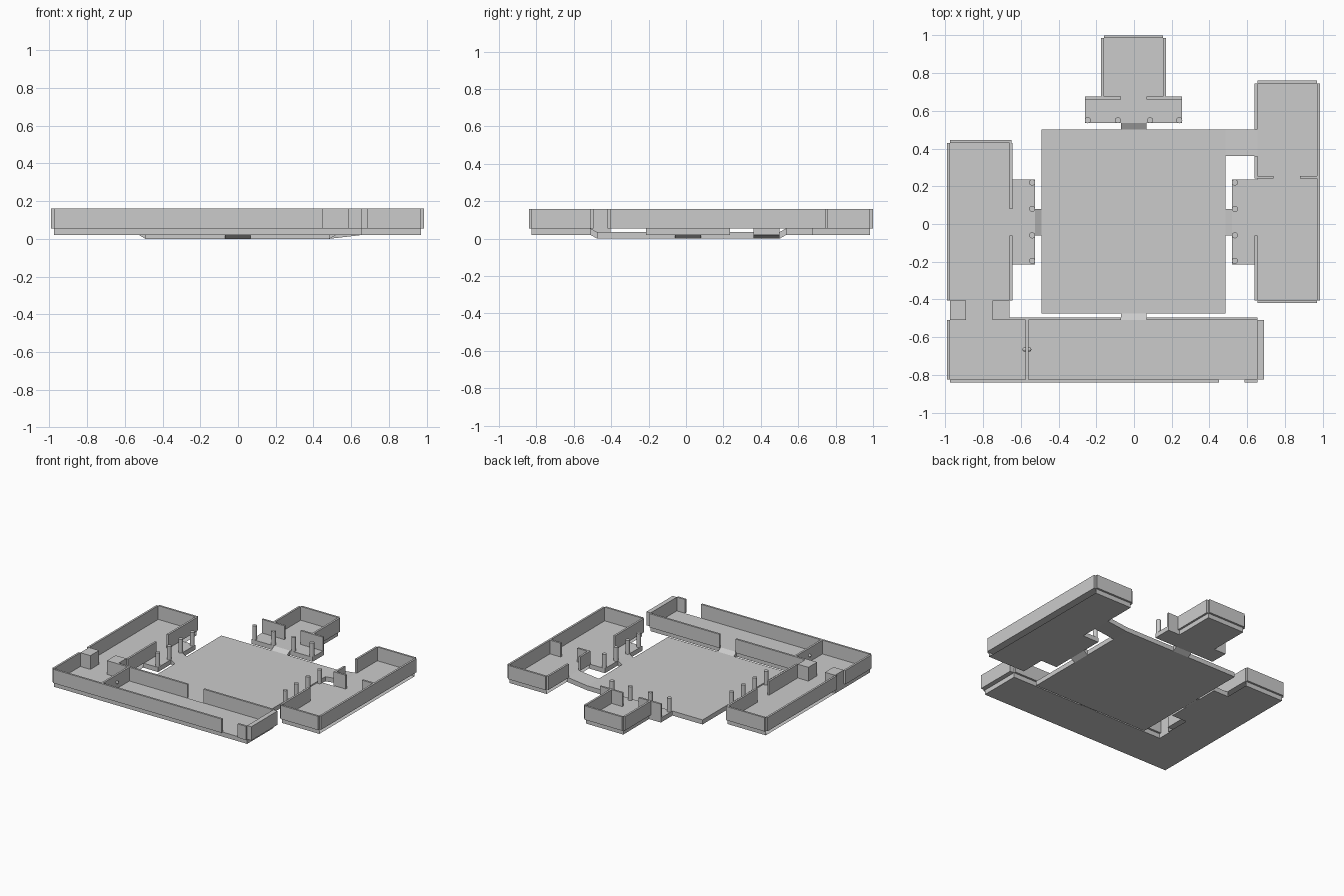
import bpy, bmesh
from mathutils import Vector, Matrix

if "Cube" in bpy.data.objects:
    bpy.data.objects.remove(bpy.data.objects["Cube"])

FLOOR_LO, FLOOR_HI, WALL_HI = 0.02, 0.055, 0.16


def finish(bm, name):
    me = bpy.data.meshes.new(name)
    bm.to_mesh(me)
    bm.free()
    ob = bpy.data.objects.new(name, me)
    bpy.context.collection.objects.link(ob)
    return ob


def add_box(bm, x0, x1, y0, y1, z0, z1):
    m = Matrix.Translation(((x0 + x1) / 2, (y0 + y1) / 2, (z0 + z1) / 2)) @ \
        Matrix.Diagonal((x1 - x0, y1 - y0, z1 - z0, 1))
    return bmesh.ops.create_cube(bm, size=1, matrix=m)["verts"]


def boxes(name, rects, z0, z1, open_x=False):
    """One object made of upright boxes given as (x0, x1, y0, y1)."""
    bm = bmesh.new()
    for r in rects:
        add_box(bm, *r, z0, z1)
    if open_x:
        bm.normal_update()
        sides = [f for f in bm.faces if abs(f.normal.x) > 0.9]
        bmesh.ops.delete(bm, geom=sides, context='FACES')
    return finish(bm, name)


def walls(name, rects):
    return boxes(name, rects, FLOOR_HI, WALL_HI)


def floor(name, rects, open_x=False):
    return boxes(name, rects, FLOOR_LO, FLOOR_HI, open_x)


def ramp(name, x0, x1, y0, y1, direction):
    """Slab rising from the court to the room floors along direction."""
    bm = bmesh.new()
    d = Vector(direction)
    c = Vector(((x0 + x1) / 2, (y0 + y1) / 2, 0))
    for v in add_box(bm, x0, x1, y0, y1, 0, 0.035):
        if (v.co - c).dot(d) > 0:
            v.co.z += 0.02
    return finish(bm, name)


def columns(name, points):
    bm = bmesh.new()
    h = WALL_HI - FLOOR_HI
    for x, y in points:
        bmesh.ops.create_cone(bm, cap_ends=True, segments=24, radius1=0.016, radius2=0.016,
                              depth=h, matrix=Matrix.Translation((x, y, FLOOR_HI + h / 2)))
    for f in bm.faces:
        f.smooth = len(f.verts) == 4
    for e in bm.edges:
        e.smooth = not any(len(f.verts) > 4 for f in e.link_faces)
    return finish(bm, name)


# central court and the ramps leading out of it
boxes("court", [(-0.49, 0.485, -0.475, 0.50)], 0, 0.035)
ramp("back_ramp", -0.07, 0.065, 0.50, 0.535, (0, 1, 0))
ramp("front_ramp", -0.07, 0.065, -0.51, -0.475, (0, -1, 0))
ramp("left_ramp", -0.525, -0.49, -0.06, 0.08, (-1, 0, 0))
ramp("right_ramp", 0.485, 0.52, -0.06, 0.08, (1, 0, 0))
ramp("right_passage", 0.485, 0.655, 0.36, 0.50, (1, 0, 0))

# back room with porch
floor("back_room_floor", [(-0.16, 0.155, 0.675, 0.985)])
floor("back_porch_floor", [(-0.26, 0.255, 0.535, 0.675)])
walls("back_room_walls", [(-0.175, -0.16, 0.675, 0.985), (0.155, 0.17, 0.675, 0.985),
                          (-0.16, 0.155, 0.985, 1.0),
                          (-0.26, -0.07, 0.66, 0.675), (0.065, 0.255, 0.66, 0.675)])
columns("back_columns", [(x, 0.55) for x in (-0.245, -0.085, 0.085, 0.24)])

# left room with porch
floor("left_room_floor", [(-0.975, -0.65, -0.405, 0.43)], open_x=True)
floor("left_porch_floor", [(-0.65, -0.525, -0.215, 0.235)])
walls("left_room_walls", [(-0.99, -0.975, -0.405, 0.43), (-0.975, -0.65, 0.43, 0.445),
                          (-0.66, -0.645, 0.08, 0.43), (-0.66, -0.645, -0.405, -0.06)])
col_y = (-0.195, -0.06, 0.08, 0.22)
columns("left_columns", [(-0.54, y) for y in col_y])

# right room with porch and partition
floor("right_room_floor", [(0.655, 0.97, -0.405, 0.745)], open_x=True)
floor("right_porch_floor", [(0.52, 0.655, -0.215, 0.235)])
walls("right_room_walls", [(0.97, 0.985, -0.405, 0.745), (0.655, 0.97, 0.745, 0.76),
                           (0.655, 0.97, -0.42, -0.405),
                           (0.64, 0.655, 0.50, 0.745), (0.64, 0.655, 0.24, 0.36),
                           (0.64, 0.655, -0.405, -0.06)])
walls("right_partition", [(0.655, 0.74, 0.24, 0.255), (0.88, 0.97, 0.24, 0.255)])
columns("right_columns", [(0.535, y) for y in col_y])

# front corridor, with the link to the left room
floor("corridor_floor", [(-0.975, 0.655, -0.825, -0.51)])
floor("link_floor", [(-0.975, -0.66, -0.51, -0.405)])
walls("link_blocks", [(-0.975, -0.89, -0.51, -0.405), (-0.75, -0.66, -0.51, -0.405)])
walls("corridor_walls", [(-0.99, -0.975, -0.825, -0.51), (0.655, 0.69, -0.825, -0.51),
                         (-0.975, 0.45, -0.84, -0.825), (0.585, 0.655, -0.84, -0.825),
                         (-0.66, -0.07, -0.51, -0.495), (0.065, 0.655, -0.51, -0.495)])
walls("corridor_door", [(-0.575, -0.56, -0.825, -0.51)])

# round knobs on both faces of the corridor door
bm = bmesh.new()
for kx in (-0.58, -0.555):
    bmesh.ops.create_uvsphere(bm, u_segments=16, v_segments=8, radius=0.011,
                              matrix=Matrix.Translation((kx, -0.665, 0.105)))
for f in bm.faces:
    f.smooth = True
finish(bm, "door_knobs")
